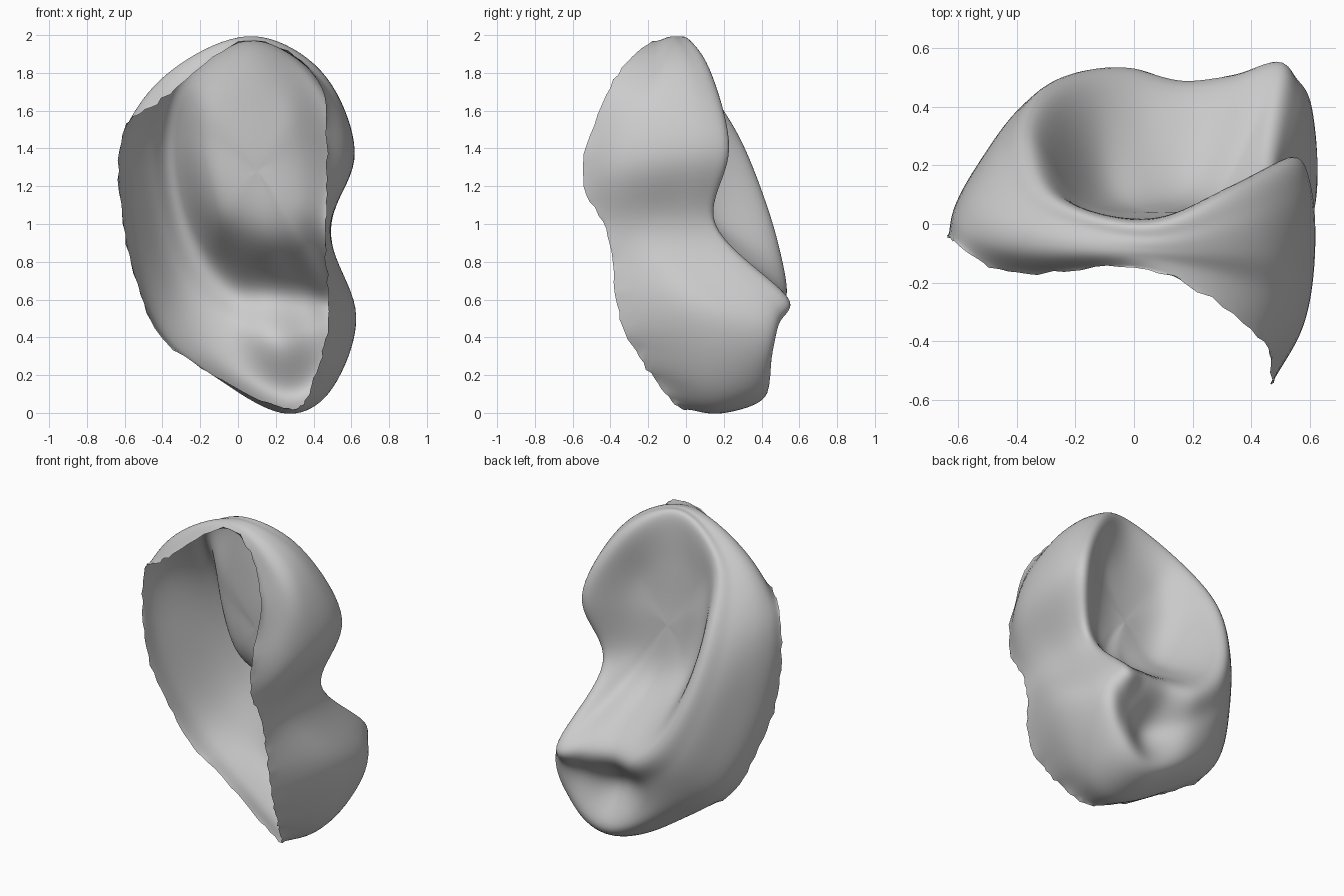
import bpy, bmesh, random
from mathutils import Vector

if "Cube" in bpy.data.objects:
    bpy.data.objects.remove(bpy.data.objects["Cube"])

random.seed(4)

# Closed guide curves running clockwise (seen from the front) from the top
bowl_floor = [(.06, .02, 1.65), (.25, .05, 1.55), (.32, .08, 1.35), (.31, .07, 1.10),
              (.31, .11, .95), (.22, .12, .94), (.14, .12, .94), (.03, .12, .98),
              (-.08, .11, 1.05), (-.14, .09, 1.20), (-.17, .07, 1.42), (-.12, .03, 1.60)]
crest = [(.05, .01, 1.96), (.33, .13, 1.81), (.54, .235, 1.40), (.45, .15, 1.00),
         (.49, .51, .65), (.33, .50, .635), (.16, .49, .64), (-.01, .52, .68),
         (-.17, .49, .84), (-.29, .42, 1.10), (-.34, .285, 1.45), (-.26, .09, 1.77)]
shoulder = [(.05, -.05, 1.995), (.41, .04, 1.83), (.61, .12, 1.40), (.485, .08, .98),
            (.565, .485, .56), (.40, .43, .42), (.20, .335, .38), (-.04, .46, .48),
            (-.27, .47, .69), (-.41, .37, 1.05), (-.45, .22, 1.45), (-.33, .04, 1.78)]
outer_wall = [(.05, -.09, 1.995), (.45, -.10, 1.80), (.62, -.12, 1.37), (.485, -.10, .97),
              (.615, .36, .50), (.48, .435, .20), (.24, .43, .10), (-.09, .40, .28),
              (-.37, .36, .57), (-.52, .22, 1.00), (-.55, .11, 1.46), (-.38, -.03, 1.79)]
front_wall = [(.05, -.12, 1.985), (.46, -.23, 1.74), (.58, -.35, 1.33), (.48, -.26, .94),
              (.62, .05, .52), (.48, .15, .10), (.22, .20, 0), (-.15, .25, .22),
              (-.43, .24, .48), (-.585, .09, .95), (-.60, .02, 1.46), (-.40, -.10, 1.76)]
open_edge = [(.05, -.15, 1.97), (.42, -.38, 1.76), (.47, -.55, 1.28), (.46, -.40, .90),
             (.48, -.35, .50), (.40, -.17, .18), (.27, 0, .02), (-.16, .12, .22),
             (-.44, .10, .45), (-.60, -.03, .95), (-.615, -.06, 1.47), (-.40, -.17, 1.66)]
CENTRE = Vector((.10, .04, 1.28))
STEPS = 10


def spline(a, b, c, d, t):
    """Smooth curve from b to c."""
    return .5 * (2 * b + (c - a) * t + (2 * a - 5 * b + 4 * c - d) * t * t
                 + (3 * b - a - 3 * c + d) * t ** 3)


def closed_curve(points):
    p = [Vector(q) for q in points]
    n = len(p)
    return [spline(p[i - 1], p[i], p[(i + 1) % n], p[(i + 2) % n], s / STEPS)
            for i in range(n) for s in range(STEPS)]


# Fine rings, with a slightly ragged open edge
rings = [closed_curve(r) for r in
         (bowl_floor, crest, shoulder, outer_wall, front_wall, open_edge)]
rings[-1] = [p + Vector([random.uniform(-.007, .007) for _ in range(3)]) for p in rings[-1]]
count = len(rings[0])

# Loft spokes from the bowl centre through every ring to the open edge
bm = bmesh.new()
hub = bm.verts.new(CENTRE)
spokes = []
for i in range(count):
    p = [rings[0][(i + count // 2) % count], CENTRE] + [r[i] for r in rings]
    p.append(2 * p[-1] - p[-2])
    spokes.append([bm.verts.new(spline(*p[k:k + 4], s / STEPS))
                   for k in range(len(p) - 3) for s in range(1, STEPS + 1)])

# Soften the bowl and folds, leaving the ragged edge alone
for _ in range(6):
    bmesh.ops.smooth_vert(bm, verts=[], factor=.5)
for i in range(count):
    a, b = spokes[i], spokes[(i + 1) % count]
    bm.faces.new((hub, a[0], b[0]))
    for j in range(len(a) - 1):
        bm.faces.new((a[j], a[j + 1], b[j + 1], b[j]))
inside = [hub] + [v for s in spokes for v in s[:-1]]
for _ in range(6):
    bmesh.ops.smooth_vert(bm, verts=inside, factor=.5,
                          use_axis_x=True, use_axis_y=True, use_axis_z=True)
bmesh.ops.recalc_face_normals(bm, faces=bm.faces)

# The bowl faces the back
bm.faces.ensure_lookup_table()
if bm.faces[0].normal.y < 0:
    bmesh.ops.reverse_faces(bm, faces=bm.faces)
for f in bm.faces:
    f.smooth = True

mesh = bpy.data.meshes.new("folded_shell")
bm.to_mesh(mesh)
bm.free()
shell = bpy.data.objects.new("folded_shell", mesh)
bpy.context.collection.objects.link(shell)
